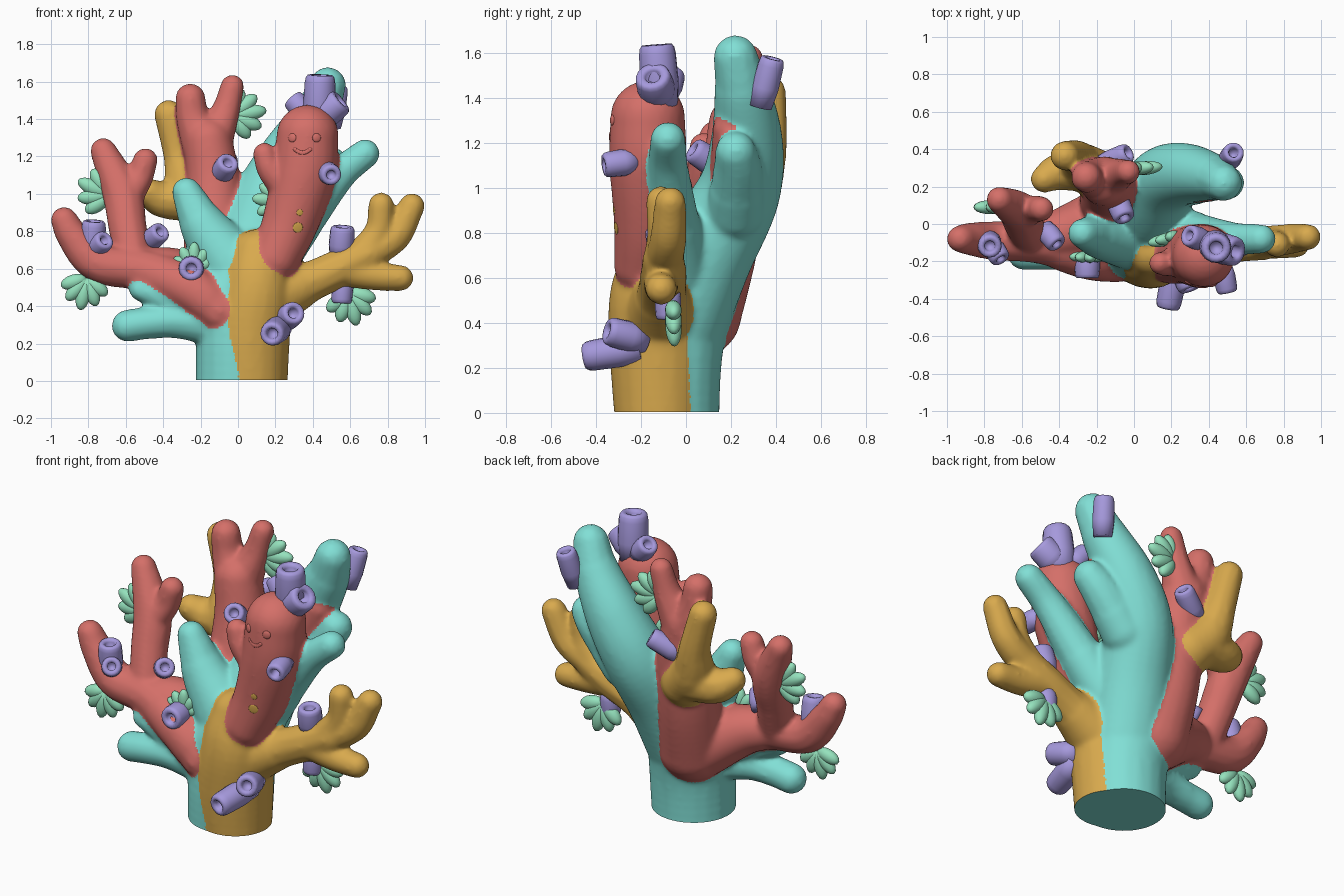
import bpy, bmesh, math
from mathutils import Vector, Matrix, kdtree
from mathutils.bvhtree import BVHTree

if "Cube" in bpy.data.objects:
    bpy.data.objects.remove(bpy.data.objects["Cube"])


def make_material(name, colour):
    mat = bpy.data.materials.new(name)
    mat.use_nodes = True
    mat.diffuse_color = (*colour, 1)
    mat.node_tree.nodes["Principled BSDF"].inputs["Base Color"].default_value = (*colour, 1)
    return mat


red = make_material("coral red", (.66, .16, .14))
teal = make_material("teal", (.22, .74, .67))
ochre = make_material("ochre", (.69, .4, .075))
purple = make_material("soft purple", (.38, .32, .72))
mint = make_material("mint green", (.3, .76, .51))
BODY_COLOURS = [red, teal, ochre]


def add_object(name, bm, materials):
    mesh = bpy.data.meshes.new(name)
    bm.to_mesh(mesh)
    bm.free()
    for mat in materials:
        mesh.materials.append(mat)
    mesh.shade_smooth()
    obj = bpy.data.objects.new(name, mesh)
    bpy.context.collection.objects.link(obj)
    return obj


# Body: every limb is a chain of balls (x, y, z, radius) along a smooth path
balls = []


def limb(mat, *points):
    pts = [Vector(p) for p in points]
    pts = [2 * pts[0] - pts[1]] + pts + [2 * pts[-1] - pts[-2]]
    for a, b, c, d in zip(pts, pts[1:], pts[2:], pts[3:]):
        steps = max(3, math.ceil((c - b).xyz.length / (.23 * min(b.w, c.w))))
        for i in range(steps + 1):
            t = i / steps
            p = (2 * b + (c - a) * t + (2 * a - 5 * b + 4 * c - d) * t ** 2
                 + (3 * b - a - 3 * c + d) * t ** 3) / 2
            balls.append((p.xyz, p.w, BODY_COLOURS.index(mat)))


# Trunk and tall back limb with its side lobe
limb(teal, (0, -.08, -.15, .225), (.01, -.08, .2, .235), (0, -.05, .45, .24))
limb(teal, (.02, -.05, .4, .23), (.08, .08, .7, .215), (.16, .23, .97, .185),
     (.28, .27, 1.2, .16), (.42, .25, 1.43, .123), (.48, .22, 1.58, .1))
limb(teal, (.25, .22, .9, .13), (.42, .23, 1.08, .11), (.5, .22, 1.16, .092))

# Teal fingers: right, centre left, low left, and the one under the left arm
limb(teal, (.15, -.02, .6, .14), (.36, -.06, .88, .115), (.54, -.08, 1.1, .09), (.68, -.08, 1.215, .08))
limb(teal, (-.03, -.06, .62, .18), (-.18, -.06, .82, .125), (-.275, -.05, 1.01, .08))
limb(teal, (-.08, -.12, .3, .13), (-.32, -.15, .32, .095), (-.48, -.16, .31, .088), (-.59, -.16, .295, .088))
limb(teal, (-.25, -.14, .4, .1), (-.52, -.15, .49, .065))

# Ochre front trunk, right arm and its three prongs
limb(ochre, (.065, -.115, -.1, .195), (.065, -.125, .25, .212), (.1, -.15, .5, .19), (.1, -.15, .68, .13))
limb(ochre, (.12, -.12, .42, .18), (.36, -.11, .52, .115), (.56, -.1, .61, .105), (.7, -.1, .68, .095))
limb(ochre, (.66, -.1, .67, .09), (.75, -.1, .8, .075), (.765, -.11, .94, .07))
limb(ochre, (.68, -.1, .67, .09), (.84, -.08, .77, .082), (.93, -.07, .935, .071))
limb(ochre, (.58, -.1, .59, .09), (.74, -.11, .56, .078), (.87, -.11, .55, .071))

# Red front limb with its small side finger
limb(red, (.2, -.19, .66, .13), (.28, -.17, .85, .15), (.355, -.17, 1.12, .17), (.372, -.17, 1.31, .165))
limb(red, (.26, -.19, 1.03, .09), (.17, -.21, 1.13, .07), (.14, -.21, 1.215, .062))

# Red left arm and upright fork
limb(red, (-.095, -.2, .37, .115), (-.25, -.17, .49, .125), (-.5, -.1, .59, .115), (-.75, -.09, .63, .105),
     (-.88, -.08, .77, .088), (-.93, -.08, .86, .073))
limb(red, (-.55, -.08, .6, .1), (-.59, 0, .82, .105), (-.62, .07, 1, .107), (-.72, .13, 1.23, .072))
limb(red, (-.61, .05, .97, .09), (-.53, .08, 1.08, .075), (-.495, .08, 1.18, .068))
limb(red, (-.13, .03, .45, .18), (-.35, -.04, .57, .14), (-.5, -.08, .6, .11))

# Red back limb and fork, and the red graze on the front of the tall limb
limb(red, (-.09, .05, .44, .195), (-.12, .15, .75, .17), (-.13, .21, 1.05, .145), (-.16, .23, 1.28, .13))
limb(red, (-.18, .24, 1.25, .12), (-.24, .25, 1.4, .092), (-.255, .25, 1.51, .083))
limb(red, (-.15, .24, 1.25, .12), (-.07, .27, 1.43, .08), (-.03, .28, 1.575, .065))
limb(red, (.26, .2, 1, .09), (.33, .2, 1.13, .09), (.4, .2, 1.26, .083))

# Ochre back limb and fork
limb(ochre, (-.18, .25, .93, .14), (-.27, .31, 1.03, .12), (-.31, .36, 1.2, .09), (-.37, .365, 1.425, .08))
limb(ochre, (-.26, .29, .97, .12), (-.4, .28, .97, .1), (-.48, .24, 1.01, .075))


def build_body():
    bm = bmesh.new()
    tree = kdtree.KDTree(len(balls))
    for i, (centre, radius, _) in enumerate(balls):
        bmesh.ops.create_icosphere(bm, subdivisions=3 if radius > .12 else 2, radius=radius * 1.015,
                                   matrix=Matrix.Translation(centre))
        tree.insert(centre, i)
    tree.balance()
    obj = add_object("coral_body", bm, BODY_COLOURS)
    remesh = obj.modifiers.new("fuse", 'REMESH')
    remesh.mode = 'VOXEL'
    remesh.voxel_size = .012
    smooth = obj.modifiers.new("soften", 'SMOOTH')
    smooth.iterations = 16
    fused = obj.evaluated_get(bpy.context.evaluated_depsgraph_get())

    # Cut the foot flat and colour each face by the limb it lies closest to
    bm = bmesh.new()
    bm.from_mesh(fused.to_mesh())
    cut = bmesh.ops.bisect_plane(bm, geom=bm.verts[:] + bm.edges[:] + bm.faces[:], plane_co=(0, 0, .005),
                                 plane_no=(0, 0, 1), clear_inner=True)
    rim = [e for e in cut["geom_cut"] if isinstance(e, bmesh.types.BMEdge)]
    bmesh.ops.holes_fill(bm, edges=rim)
    for face in bm.faces:
        co = face.calc_center_median()
        near = tree.find_range(co, .3)
        if near:
            best = min(near, key=lambda hit: hit[2] - balls[hit[1]][1])
            face.material_index = balls[best[1]][2]
        face.smooth = face.normal.z > -.99 or co.z > .01
        if not face.smooth:
            face.material_index = BODY_COLOURS.index(teal)
    surface = BVHTree.FromBMesh(bm)
    obj.modifiers.clear()
    bm.to_mesh(obj.data)
    bm.free()
    return surface


surface = build_body()


# Hollow tube sponges, lathed along base -> tip
def tube(name, base, tip, radius):
    base, tip = Vector(base), Vector(tip)
    axis = tip - base
    turn = axis.to_track_quat('Z', 'Y')
    profile = [(.9, 0), (1.05, .4), (1, .85), (.94, .95), (.82, 1), (.55, 1), (.42, .93), (.36, .7)]
    bm = bmesh.new()
    rings = []
    for width, height in profile:
        ring = []
        for i in range(16):
            a = math.tau * i / 16
            local = Vector((math.cos(a) * width * radius, math.sin(a) * width * radius, height * axis.length))
            ring.append(bm.verts.new(base + turn @ local))
        rings.append(ring)
    for low, high in zip(rings, rings[1:]):
        for i in range(16):
            j = (i + 1) % 16
            bm.faces.new((low[i], low[j], high[j], high[i]))
    bm.faces.new(rings[0][::-1])
    bm.faces.new(rings[-1])
    add_object(name, bm, [purple])


tube("foot_tube_large", (.23, -.2, .29), (.18, -.45, .25), .068)
tube("foot_tube_small", (.24, -.18, .32), (.3, -.35, .365), .065)
tube("back_limb_front_tube", (-.1, .15, 1.09), (-.05, .03, 1.17), .06)
tube("back_limb_rear_tube", (-.2, .3, 1.1), (-.03, .38, 1.205), .058)
tube("front_limb_side_tube", (.47, -.22, 1.12), (.5, -.365, 1.1), .057)
tube("crown_tube_tall", (.43, -.11, 1.36), (.44, -.13, 1.635), .082)
tube("crown_tube_right", (.43, -.12, 1.4), (.55, -.15, 1.5), .08)
tube("crown_tube_left", (.38, -.09, 1.41), (.29, -.06, 1.51), .06)
tube("tall_limb_tube", (.5, .33, 1.36), (.535, .385, 1.575), .058)
tube("left_arm_tube_tall", (-.78, -.09, .66), (-.77, -.12, .855), .065)
tube("left_arm_tube_small", (-.77, -.1, .7), (-.71, -.19, .755), .055)
tube("left_fork_tube", (-.48, -.02, .74), (-.41, -.11, .8), .056)
tube("left_arm_front_tube", (-.25, -.15, .6), (-.25, -.29, .6), .066)
tube("right_arm_upper_tube", (.55, -.09, .66), (.56, -.12, .825), .066)
tube("right_arm_lower_tube", (.56, -.08, .56), (.555, -.08, .415), .056)


# Leafy sprigs: a fan of plump rounded lobes
def sprig(name, base, direction, normal, size):
    grow, flat = Vector(direction).normalized(), Vector(normal).normalized()
    bm = bmesh.new()
    for k in range(-2, 3):
        way = Matrix.Rotation(k * .54, 3, flat) @ grow
        side = flat.cross(way)
        length = size * (1 - .09 * abs(k))
        frame = Matrix((way, side, way.cross(side))).transposed().to_4x4()
        shape = Matrix.Diagonal((length * .53, size * .24, size * .21, 1))
        middle = Vector(base) + way * length * .53
        bmesh.ops.create_uvsphere(bm, u_segments=16, v_segments=10, radius=1,
                                  matrix=Matrix.Translation(middle) @ frame @ shape)
    add_object(name, bm, [mint])


sprig("left_fork_sprig", (-.69, .09, .99), (-.8, 0, .4), (0, 1, 0), .175)
sprig("back_limb_sprig", (-.03, .29, 1.42), (1, .1, .15), (0, 1, 0), .175)
sprig("left_arm_sprig", (-.81, -.1, .55), (-.2, 0, -1), (0, 1, 0), .165)
sprig("centre_sprig", (-.24, -.17, .595), (.05, -.1, 1), (0, 1, .15), .14)
sprig("right_arm_sprig", (.59, -.06, .475), (.25, .05, -1), (0, 1, 0), .175)
sprig("front_limb_sprig", (.24, -.07, .96), (-1, -.2, .1), (.4, -1, 0), .16)


# Face and spots, laid on the front of the body
def bead(name, x, z, size, depth, mat):
    spot, normal = surface.ray_cast(Vector((x, -2, z)), Vector((0, 1, 0)))[:2]
    turn = normal.to_track_quat('Z', 'Y').to_matrix().to_4x4()
    bm = bmesh.new()
    bmesh.ops.create_uvsphere(bm, u_segments=16, v_segments=10, radius=size,
                              matrix=Matrix.Translation(spot) @ turn @ Matrix.Diagonal((1, 1, depth, 1)))
    add_object(name, bm, [mat])


for label, x in (("left", .42), ("right", .29)):
    bead(label + "_eye", x, 1.3, .024, .35, red)
for i in range(9):
    s = i / 4 - 1
    bead("smile_part", .345 + s * .04, 1.22 + s * s * .018, .011, .4, red)
bead("upper_spot", .33, .9, .018, .15, ochre)
bead("lower_spot", .32, .82, .028, .12, ochre)
